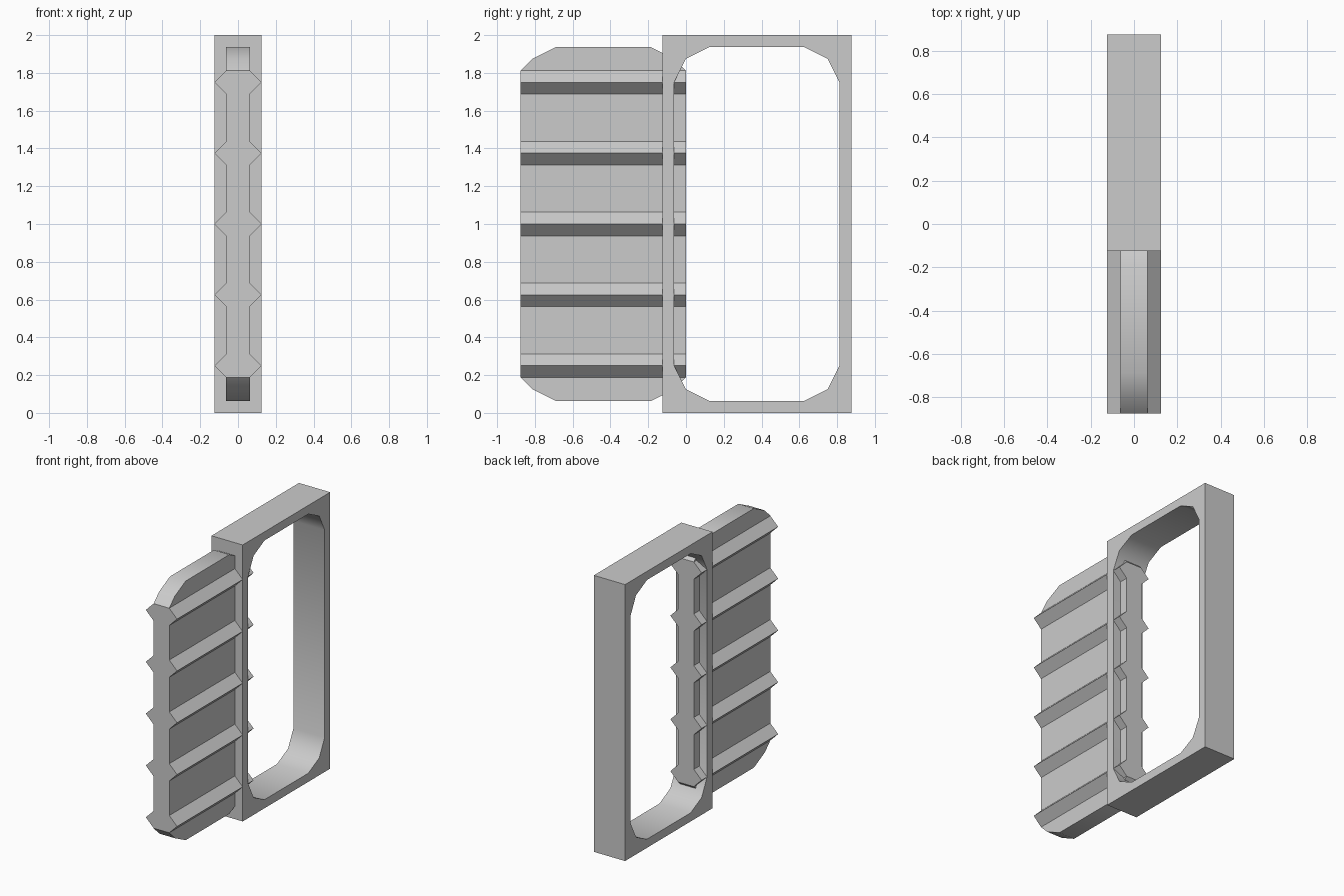
import bpy, bmesh, math

if "Cube" in bpy.data.objects:
    bpy.data.objects.remove(bpy.data.objects["Cube"])


def prism(name, loops, axis, start, depth, smooth=False):
    """Extrude closed 2D loops (extra loops are holes) along x or y."""
    bm = bmesh.new()
    edges = []
    for loop in loops:
        vs = [bm.verts.new((start, a, b) if axis == 'x' else (a, start, b)) for a, b in loop]
        edges += [bm.edges.new((v, vs[i - 1])) for i, v in enumerate(vs)]
    if len(loops) == 1:
        bm.faces.new(vs)
    else:
        bmesh.ops.triangle_fill(bm, use_beauty=True, edges=edges)
    out = bmesh.ops.extrude_face_region(bm, geom=bm.faces[:], use_keep_orig=True)
    moved = [g for g in out['geom'] if isinstance(g, bmesh.types.BMVert)]
    bmesh.ops.translate(bm, verts=moved, vec=(depth, 0, 0) if axis == 'x' else (0, depth, 0))
    bmesh.ops.recalc_face_normals(bm, faces=bm.faces[:])
    mesh = bpy.data.meshes.new(name)
    bm.to_mesh(mesh)
    bm.free()
    ob = bpy.data.objects.new(name, mesh)
    bpy.context.collection.objects.link(ob)
    if smooth:
        bpy.ops.object.select_all(action='DESELECT')
        ob.select_set(True)
        bpy.context.view_layer.objects.active = ob
        bpy.ops.object.shade_smooth_by_angle(angle=math.radians(40))
    return ob


def cut_corner_outline(cy, cz, hy, hz, corner):
    """Rectangle whose four corners are replaced by the given inset points."""
    pts = []
    for sy, sz in ((1, 1), (-1, 1), (-1, -1), (1, -1)):
        quarter = [(cy + sy * (hy - a), cz + sz * (hz - b)) for a, b in corner]
        pts += quarter if sy * sz > 0 else quarter[::-1]
    return pts


# Outer frame with a rounded window
outer = [(-0.125, 0), (0.875, 0), (0.875, 2), (-0.125, 2)]
window = cut_corner_outline(0.375, 1.0, 0.4375, 0.9375,
                            [(0, 0.1875), (0.0625, 0.0625), (0.1875, 0)])
prism("frame", [outer, window], 'x', -0.125, 0.25, smooth=True)

# Sliding panel that passes through the frame's side bar
panel = cut_corner_outline(-0.4375, 1.0, 0.4375, 0.9375,
                           [(0, 0.125), (0.0625, 0.0625), (0.1875, 0)])
prism("panel", [panel], 'x', -0.0625, 0.125, smooth=True)

# Pointed ribs on both faces of the panel
for i in range(5):
    z = 0.25 + i * 0.375
    for side, s in (("right", 1), ("left", -1)):
        rib = [(s * 0.0625, z - 0.0625), (s * 0.125, z), (s * 0.0625, z + 0.0625)]
        prism(f"rib_{side}_{i + 1}", [rib], 'y', -0.875, 0.875)
